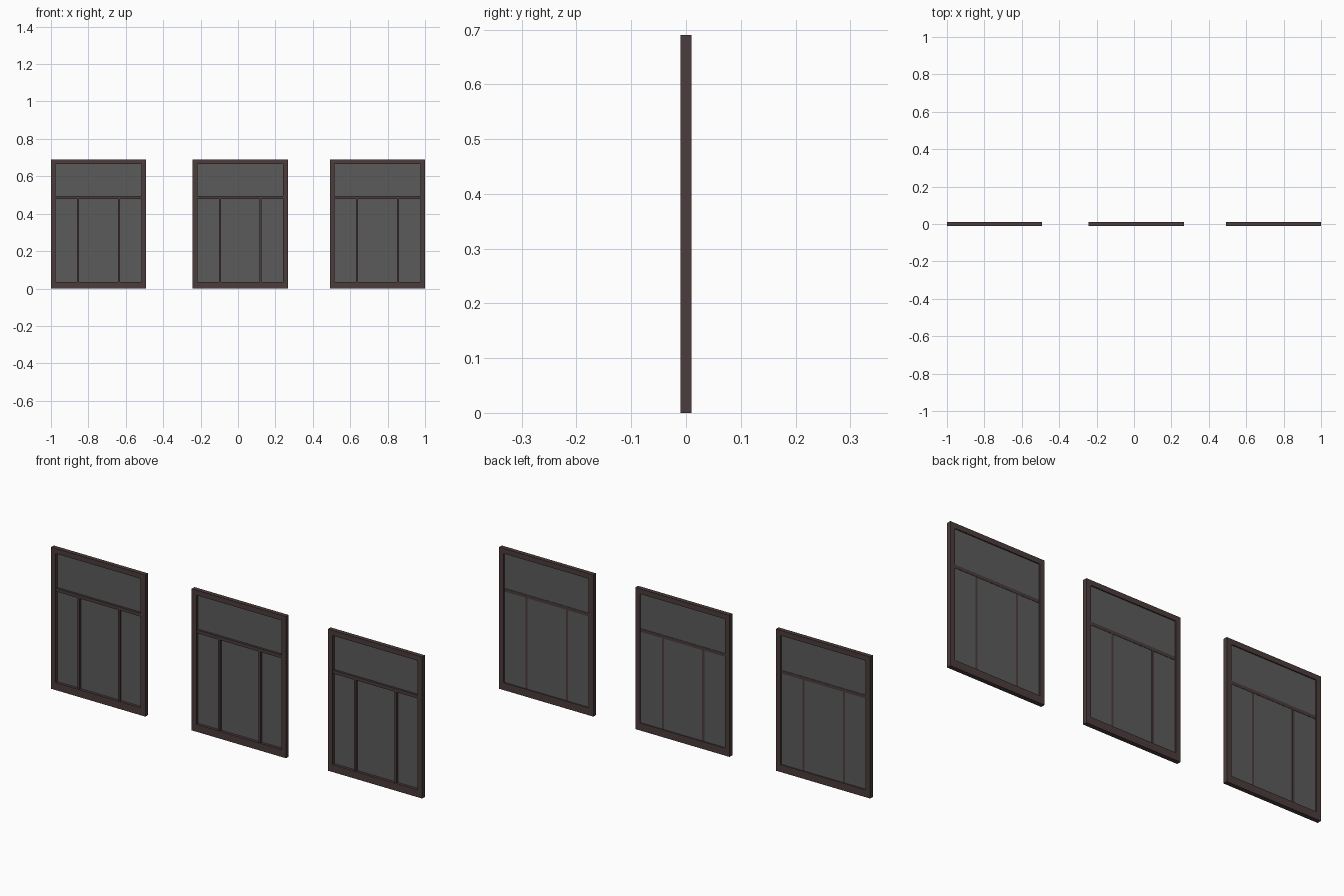
import bpy, bmesh

if "Cube" in bpy.data.objects:
    bpy.data.objects.remove(bpy.data.objects["Cube"])

W, H, D = 0.508, 0.69, 0.0105      # window width, height, half depth
SIDE, TOP, BOTTOM = 0.025, 0.025, 0.036


def material(name, color):
    m = bpy.data.materials.new(name)
    m.diffuse_color = color
    m.use_nodes = True
    m.node_tree.nodes["Principled BSDF"].inputs["Base Color"].default_value = m.diffuse_color
    return m


wood = material("dark_wood", (0.07, 0.045, 0.045, 1))
glass = material("grey_glass", (0.105, 0.105, 0.105, 1))


def finish(name, bm, mat):
    bmesh.ops.recalc_face_normals(bm, faces=bm.faces)
    me = bpy.data.meshes.new(name)
    bm.to_mesh(me)
    bm.free()
    me.materials.append(mat)
    ob = bpy.data.objects.new(name, me)
    bpy.context.collection.objects.link(ob)
    return ob


def box(name, x0, x1, y0, y1, z0, z1, mat):
    bm = bmesh.new()
    bmesh.ops.create_cube(bm, size=1)
    for v in bm.verts:
        v.co = (x0 if v.co.x < 0 else x1,
                y0 if v.co.y < 0 else y1,
                z0 if v.co.z < 0 else z1)
    return finish(name, bm, mat)


def rect_frame(name, x, mat):
    # rectangular ring extruded through the wall depth
    bm = bmesh.new()
    outer = [(x, 0), (x + W, 0), (x + W, H), (x, H)]
    inner = [(x + SIDE, BOTTOM), (x + W - SIDE, BOTTOM),
             (x + W - SIDE, H - TOP), (x + SIDE, H - TOP)]
    o = [bm.verts.new((a, -D, b)) for a, b in outer]
    i = [bm.verts.new((a, -D, b)) for a, b in inner]
    faces = [bm.faces.new((o[k], o[(k + 1) % 4], i[(k + 1) % 4], i[k])) for k in range(4)]
    ext = bmesh.ops.extrude_face_region(bm, geom=faces, use_keep_orig=True)
    for v in ext["geom"]:
        if isinstance(v, bmesh.types.BMVert):
            v.co.y = D
    return finish(name, bm, mat)


for n, x in enumerate((-1.0, -0.242, 1.0 - W), 1):
    tag = f"_{n}"
    rect_frame("window_frame" + tag, x, wood)
    # glass pane sits towards the back of the frame
    box("glass_pane" + tag, x + SIDE, x + W - SIDE, 0.003, 0.005, BOTTOM, H - TOP, glass)
    # horizontal transom bar and two upright mullions
    box("transom" + tag, x + SIDE, x + W - SIDE, -0.0075, 0.0065, 0.479, 0.495, wood)
    for side, cx in (("left", W / 2 - 0.109), ("right", W / 2 + 0.109)):
        box(f"mullion_{side}{tag}", x + cx - 0.0055, x + cx + 0.0055,
            -0.0075, 0.0058, BOTTOM, 0.479, wood)
